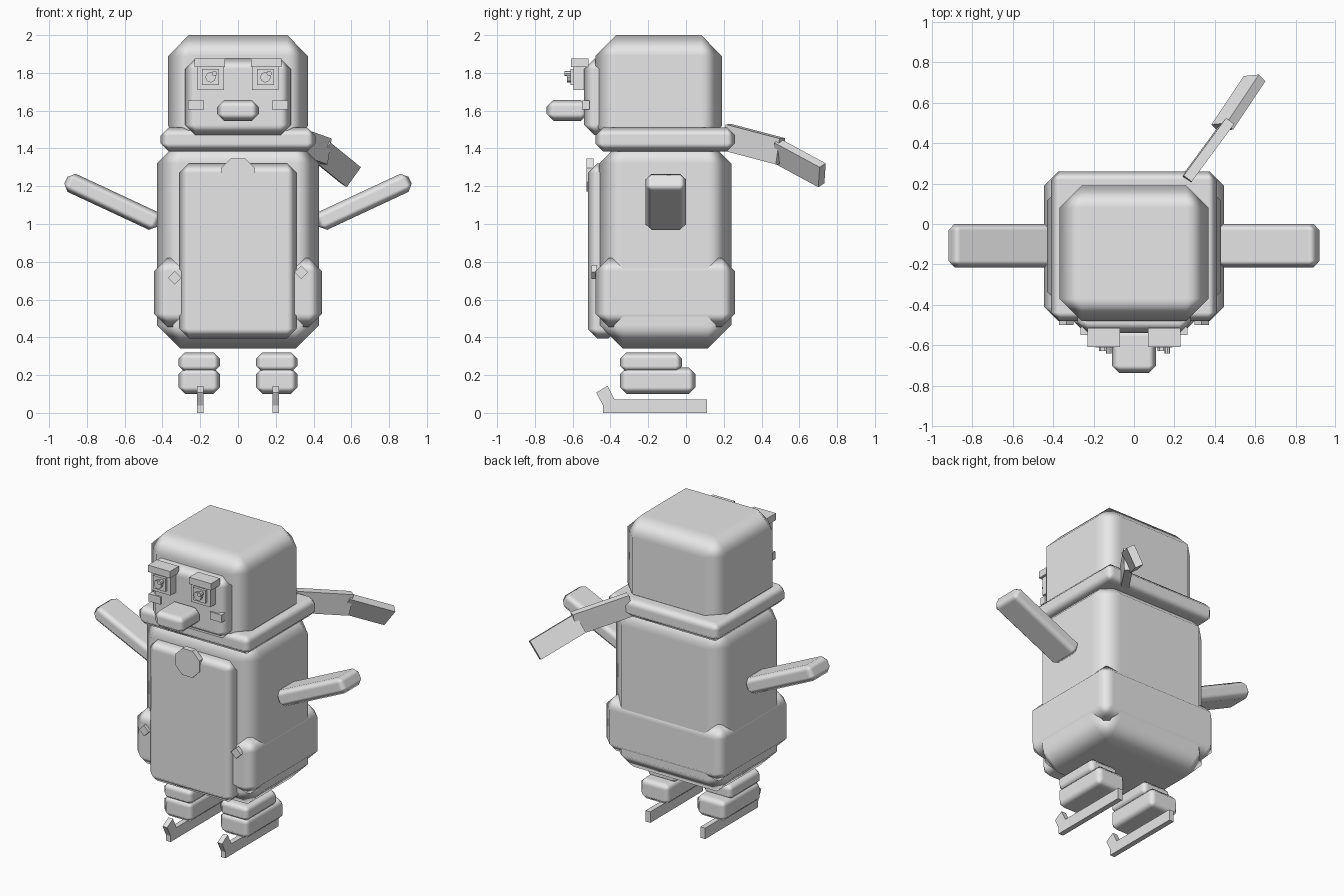
import bpy, bmesh, math
from mathutils import Vector, Matrix

if "Cube" in bpy.data.objects:
    bpy.data.objects.remove(bpy.data.objects["Cube"])

grey = bpy.data.materials.new("light grey")
grey.diffuse_color = (0.8, 0.8, 0.8, 1)
grey.use_nodes = True
grey.node_tree.nodes["Principled BSDF"].inputs["Base Color"].default_value = grey.diffuse_color


def finish(name, bm, bevel=0.0, matrix=None):
    bmesh.ops.recalc_face_normals(bm, faces=bm.faces)
    mesh = bpy.data.meshes.new(name)
    bm.to_mesh(mesh)
    bm.free()
    mesh.materials.append(grey)
    ob = bpy.data.objects.new(name, mesh)
    bpy.context.collection.objects.link(ob)
    if matrix is not None:
        ob.matrix_world = matrix
    if bevel:
        for p in mesh.polygons:
            p.use_smooth = True
        mod = ob.modifiers.new("chamfer", 'BEVEL')
        mod.width = bevel
        mod.segments = 1
        mod.limit_method = 'NONE'
        mod.harden_normals = True
    return ob


def box(name, x, y, z, bevel=0.0):
    """Box from (min, max) ranges with chamfered edges."""
    size = [r[1] - r[0] for r in (x, y, z)]
    mid = [(r[0] + r[1]) / 2 for r in (x, y, z)]
    bm = bmesh.new()
    bmesh.ops.create_cube(bm, size=1)
    bmesh.ops.scale(bm, vec=size, verts=bm.verts)
    return finish(name, bm, bevel, Matrix.Translation(mid))


def strip(name, start, end, across, width, thick, bevel=0.0):
    """Box running from start to end, its width along the given direction."""
    a, b = Vector(start), Vector(end)
    d = (b - a).normalized()
    n = d.cross(Vector(across)).normalized()
    w = n.cross(d)
    bm = bmesh.new()
    bmesh.ops.create_cube(bm, size=1)
    bmesh.ops.scale(bm, vec=((b - a).length, width, thick), verts=bm.verts)
    rot = Matrix((d, w, n)).transposed().to_4x4()
    return finish(name, bm, bevel, Matrix.Translation((a + b) / 2) @ rot)


def disc(name, x, z, radius, front, back, sides=8, turn=0.0):
    """Polygonal disc facing forward."""
    bm = bmesh.new()
    bmesh.ops.create_cone(bm, cap_ends=True, segments=sides, radius1=radius,
                          radius2=radius, depth=back - front)
    m = (Matrix.Translation((x, (front + back) / 2, z))
         @ Matrix.Rotation(math.pi / 2, 4, 'X') @ Matrix.Rotation(turn, 4, 'Z'))
    return finish(name, bm, 0, m)


def plate(name, x, half, profile):
    """Side profile (y, z) given thickness along x."""
    bm = bmesh.new()
    f = bm.faces.new([bm.verts.new((x - half, y, z)) for y, z in profile])
    r = bmesh.ops.extrude_face_region(bm, geom=[f])
    bmesh.ops.translate(bm, vec=(2 * half, 0, 0),
                        verts=[v for v in r['geom'] if isinstance(v, bmesh.types.BMVert)])
    return finish(name, bm)


def span(s, a, b):
    """Range mirrored to side s."""
    return tuple(sorted((s * a, s * b)))


# Torso
box("body", (-0.43, 0.43), (-0.46, 0.24), (0.34, 1.445), 0.125)
box("belly", (-0.31, 0.31), (-0.52, -0.36), (0.395, 1.32), 0.05)
box("hip_band", (-0.445, 0.445), (-0.48, 0.26), (0.455, 0.82), 0.07)
disc("badge", 0, 1.26, 0.095, -0.527, -0.49, 8, math.pi / 8)

# Head and face
box("head", (-0.37, 0.37), (-0.48, 0.19), (1.41, 2.0), 0.11)
box("face", (-0.28, 0.28), (-0.54, -0.38), (1.47, 1.875), 0.055)
box("beak", (-0.11, 0.11), (-0.738, -0.52), (1.545, 1.657), 0.037)

# Scarf and its trailing end
box("scarf", (-0.41, 0.41), (-0.48, 0.26), (1.385, 1.51), 0.042)
strip("scarf_tail_upper", (0.255, 0.215, 1.46), (0.465, 0.5, 1.385),
      (0.03, 0.03, 0.14), 0.14, 0.05)
strip("scarf_tail_lower", (0.437, 0.48, 1.388), (0.597, 0.72, 1.258),
      (0.075, 0.007, 0.105), 0.13, 0.05)

for s, side in ((-1, "left"), (1, "right")):
    # Eyes, brows and cheeks
    box(side + "_eye", span(s, 0.075, 0.215), (-0.595, -0.52), (1.71, 1.835))
    box(side + "_iris", span(s, 0.1, 0.19), (-0.612, -0.59), (1.735, 1.82))
    disc(side + "_pupil", s * 0.145, 1.777, 0.028, -0.63, -0.60)
    disc(side + "_eye_glint", s * 0.145 + 0.02, 1.797, 0.014, -0.642, -0.60)
    box(side + "_brow", span(s, 0.07, 0.23), (-0.608, -0.515), (1.83, 1.875))
    box(side + "_cheek", span(s, 0.18, 0.265), (-0.55, -0.51), (1.605, 1.655))

    # Flipper
    strip(side + "_flipper", (s * 0.42, -0.107, 1.003), (s * 0.911, -0.107, 1.232),
          (0, 1, 0), 0.215, 0.105, 0.033)

    # Diamond on the band
    disc(side + "_diamond", s * 0.335, 0.73 + s * 0.015, 0.036, -0.5, -0.47, 4)

    # Feet in two layers
    box(side + "_ankle", span(s, 0.095, 0.315), (-0.35, -0.02), (0.215, 0.32), 0.034)
    box(side + "_foot", span(s, 0.095, 0.315), (-0.35, 0.05), (0.1, 0.24), 0.036)

    # Skate blade with raised tip
    plate(side + "_skate_blade", s * 0.2, 0.017,
          [(-0.44, 0), (0.11, 0), (0.11, 0.072), (-0.44, 0.072)])
    plate(side + "_skate_tip", s * 0.2, 0.0165,
          [(-0.435, 0.03), (-0.375, 0.065), (-0.415, 0.143), (-0.475, 0.108)])
